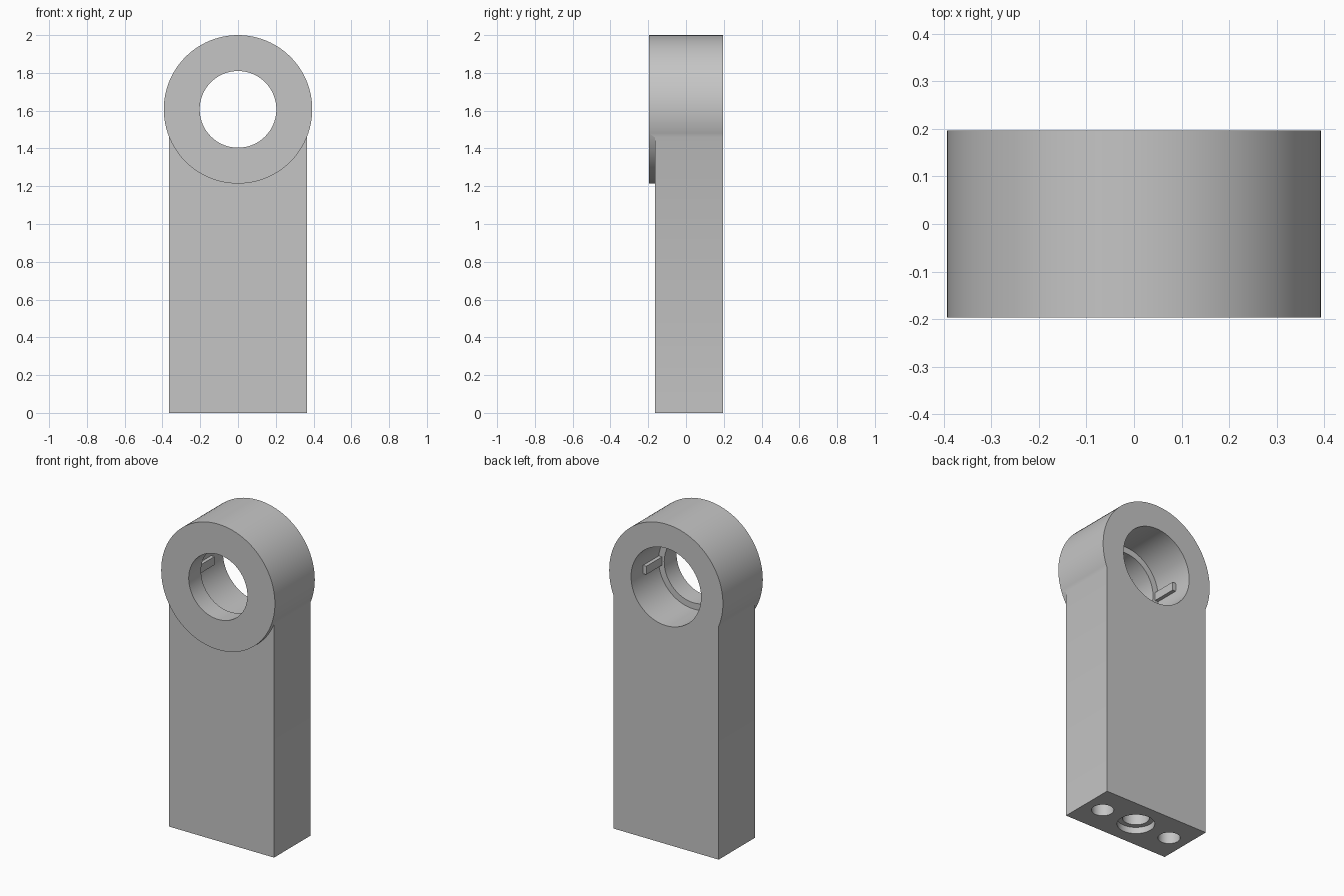
import bpy
import math

if "Cube" in bpy.data.objects:
    bpy.data.objects.remove(bpy.data.objects["Cube"], do_unlink=True)

# Main dimensions
RING_Z = 1.607
RING_R = 0.393
BACK = 0.197
FRONT = -0.197
LIP_Y = -0.075
BORE_R = 0.242

grey = bpy.data.materials.new("light grey")
grey.use_nodes = True
GREY = (0.56, 0.56, 0.56, 1)
grey.diffuse_color = GREY
grey.node_tree.nodes["Principled BSDF"].inputs["Base Color"].default_value = GREY


def finish(name):
    ob = bpy.context.object
    ob.name = name
    bpy.ops.object.transform_apply(location=True, rotation=True, scale=True)
    ob.data.materials.append(grey)
    return ob


def box(name, low, high):
    centre = [(a + b) / 2 for a, b in zip(low, high)]
    bpy.ops.mesh.primitive_cube_add(size=1, location=centre)
    bpy.context.object.scale = [b - a for a, b in zip(low, high)]
    return finish(name)


def bar_y(name, radius, y0, y1):
    """Cylinder along y on the ring axis."""
    bpy.ops.mesh.primitive_cylinder_add(
        vertices=96, radius=radius, depth=y1 - y0,
        location=(0, (y0 + y1) / 2, RING_Z), rotation=(math.pi / 2, 0, 0))
    return finish(name)


def drill(name, x, radius, depth):
    """Upright cylinder that cuts into the underside of the shank."""
    y = (BACK - 0.164) / 2
    bpy.ops.mesh.primitive_cylinder_add(
        vertices=48, radius=radius, depth=depth + 0.1,
        location=(x, y, (depth - 0.1) / 2))
    return finish(name)


def combine(target, other, operation):
    mod = target.modifiers.new("join", "BOOLEAN")
    mod.operation = operation
    mod.solver = "EXACT"
    mod.object = other
    bpy.context.view_layer.objects.active = target
    bpy.ops.object.modifier_apply(modifier=mod.name)
    bpy.data.objects.remove(other, do_unlink=True)


# Shank and ring, flush at the back
body = box("eye_bracket", (-0.364, -0.164, 0), (0.364, BACK, 1.55))
combine(body, bar_y("ring", RING_R, FRONT, BACK), "UNION")

# Stepped bore leaving a lip at the front
combine(body, bar_y("bore", BORE_R, LIP_Y, BACK + 0.1), "DIFFERENCE")
combine(body, bar_y("lip_hole", 0.203, FRONT - 0.1, 0), "DIFFERENCE")

# Mounting holes in the underside, the middle one counterbored
for x in (-0.245, 0.245):
    combine(body, drill("side_hole", x, 0.063, 0.4), "DIFFERENCE")
combine(body, drill("centre_hole", 0, 0.077, 0.4), "DIFFERENCE")
combine(body, drill("counterbore", 0, 0.107, 0.04), "DIFFERENCE")

bpy.ops.object.select_all(action="DESELECT")
body.select_set(True)
bpy.context.view_layer.objects.active = body
bpy.ops.object.shade_smooth_by_angle(angle=math.radians(30))

# Small keys on both sides of the bore
for side, name in ((1, "left_key"), (-1, "right_key")):
    x0, x1 = sorted((side * 0.218, side * 0.25))
    box(name, (x0, LIP_Y - 0.01, RING_Z - 0.026), (x1, 0.08, RING_Z + 0.026))
